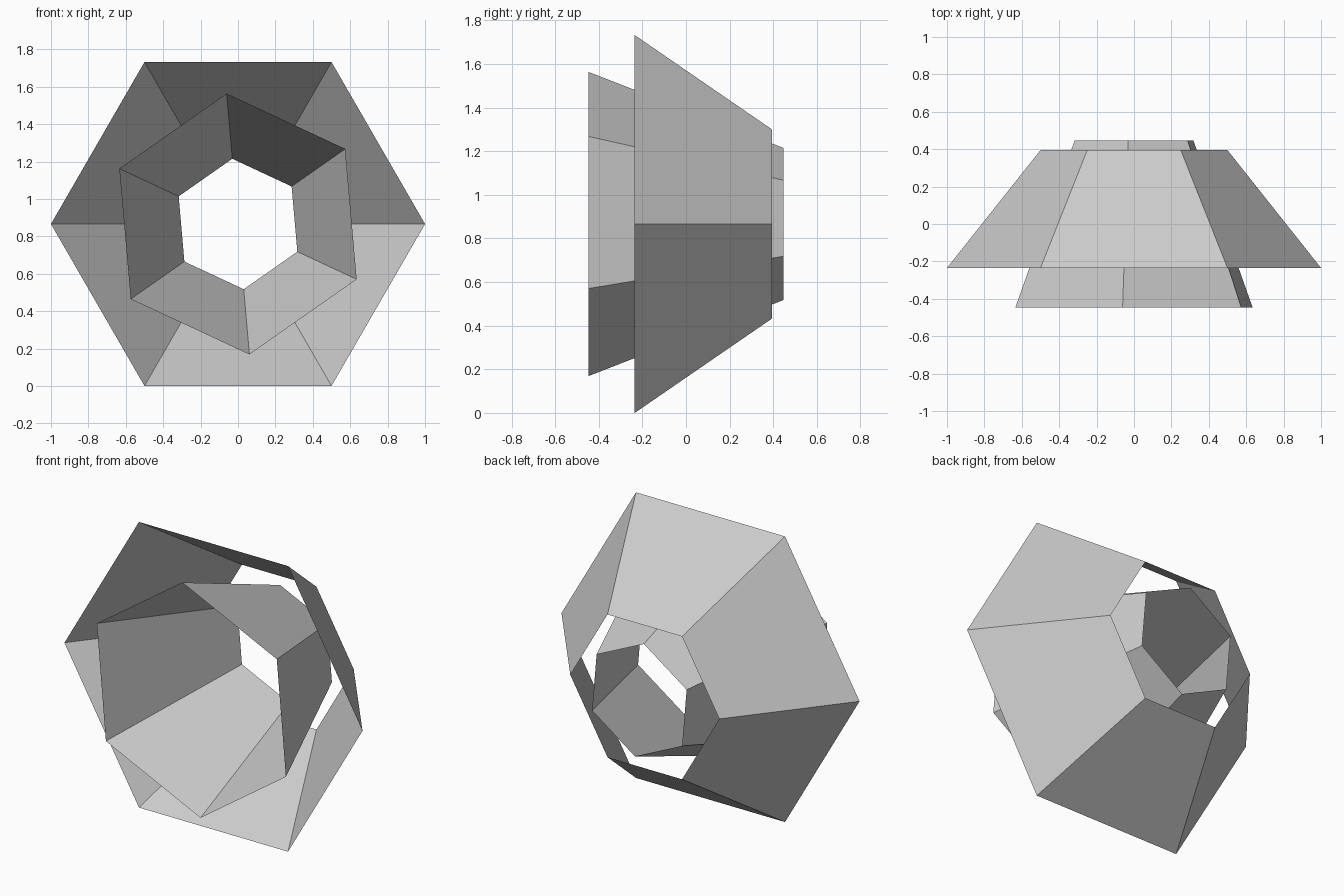
import bpy, bmesh
from math import sin, cos, radians

if "Cube" in bpy.data.objects:
    bpy.data.objects.remove(bpy.data.objects["Cube"])

CENTRE_Z = 0.866


def hex_shade(name, front, back, turn):
    """Open six-sided tapered shell along y; front/back are (y, radius)."""
    bm = bmesh.new()
    rings = []
    for y, r in (front, back):
        angles = [radians(turn + 60 * i) for i in range(6)]
        rings.append([bm.verts.new((r * cos(a), y, CENTRE_Z + r * sin(a))) for a in angles])
    a, b = rings
    for i in range(6):
        j = (i + 1) % 6
        # wound so the normals point outward
        bm.faces.new((a[i], b[i], b[j], a[j])).normal_flip()
    bm.normal_update()
    for f in bm.faces:
        c = f.calc_center_median()
        if f.normal.x * c.x + f.normal.z * (c.z - CENTRE_Z) < 0:
            f.normal_flip()
    mesh = bpy.data.meshes.new(name)
    bm.to_mesh(mesh)
    bm.free()
    obj = bpy.data.objects.new(name, mesh)
    bpy.context.collection.objects.link(obj)
    return obj


# Wide outer shell, resting on one flat side
hex_shade("outer_shell", (-0.235, 1.0), (0.395, 0.5), 0)
# Longer, narrower shell twisted inside it
hex_shade("inner_shell", (-0.447, 0.70), (0.447, 0.35), 35)
